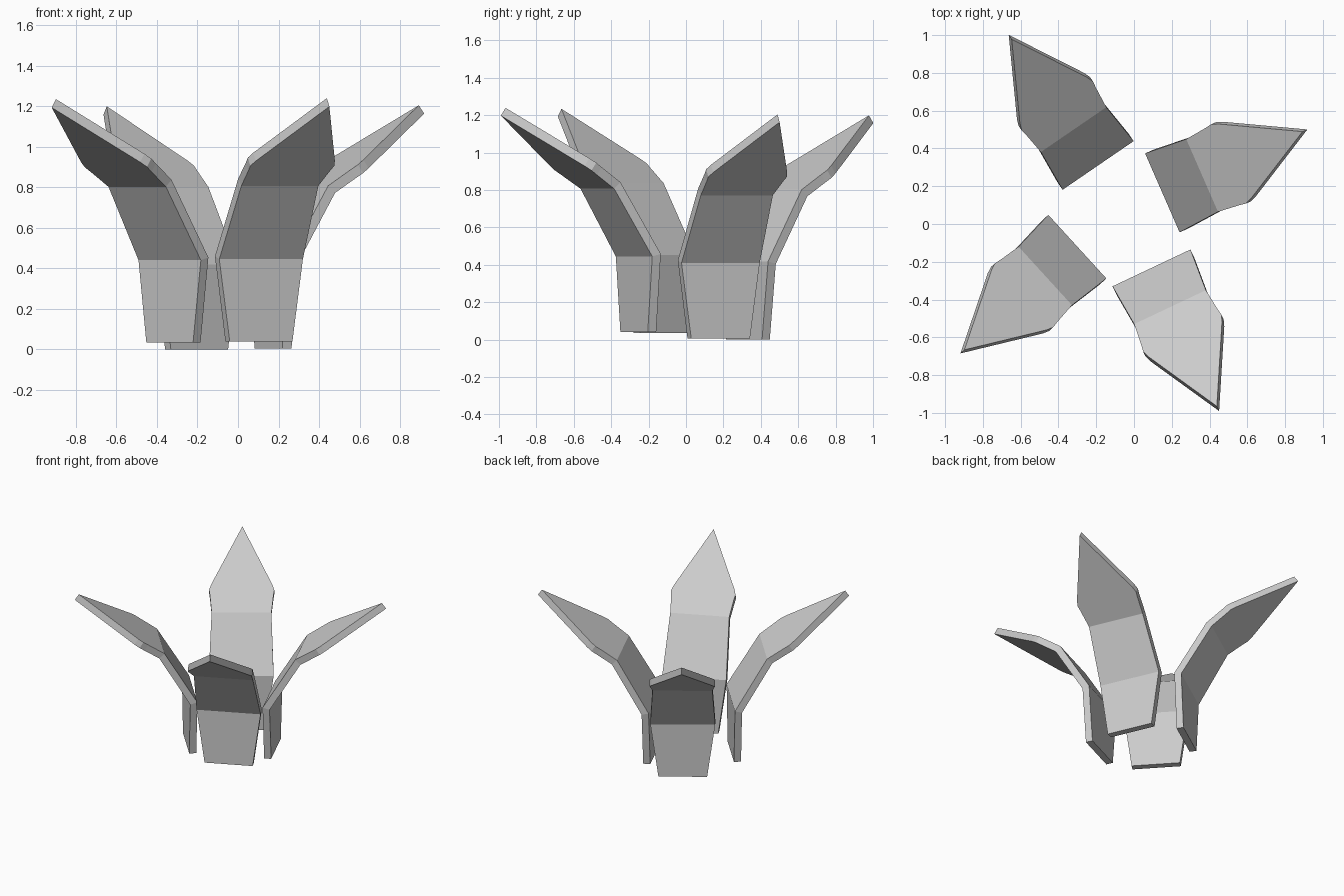
import bpy, bmesh, math
from mathutils import Vector

if "Cube" in bpy.data.objects:
    bpy.data.objects.remove(bpy.data.objects["Cube"])

THICK = 0.05
SLOPE = (1.158 - 0.767) / (0.838 - 0.267)


def blade_z(u):
    return 0.767 + (u - 0.267) * SLOPE


# Outer face stations: distance outward, height, half width
STATIONS = [(0.05, 0.0, 0.171), (0.05, 0.405, 0.228), (0.267, 0.767, 0.21)]
STATIONS += [(u, blade_z(u), w) for u, w in
             ((0.375, 0.223), (0.41, 0.229), (0.445, 0.216), (0.838, 0.0))]


def inner_points():
    # Mitred offset of the outer profile
    pts = [Vector((u, z)) for u, z, w in STATIONS]
    dirs = [(b - a).normalized() for a, b in zip(pts, pts[1:])]
    result = []
    for i, p in enumerate(pts):
        d0 = dirs[max(i - 1, 0)]
        d1 = dirs[min(i, len(dirs) - 1)]
        n0, n1 = Vector((-d0.y, d0.x)), Vector((-d1.y, d1.x))
        n = (n0 + n1).normalized()
        result.append(p + n * (THICK / n.dot(n0)))
    return result


def make_leaf(name, location, angle):
    bm = bmesh.new()
    rings = []
    for (u, z, w), q in zip(STATIONS, inner_points()):
        rings.append([bm.verts.new(c) for c in
                      ((u, -w, z), (u, w, z), (q.x, w, q.y), (q.x, -w, q.y))])
    # Strip sides and bottom end
    for a, b in zip(rings, rings[1:]):
        for k in range(4):
            m = (k + 1) % 4
            bm.faces.new((a[k], a[m], b[m], b[k]))
    bm.faces.new(rings[0])
    # Close the pointed tip
    bmesh.ops.remove_doubles(bm, verts=bm.verts, dist=0.0005)
    bmesh.ops.recalc_face_normals(bm, faces=bm.faces)
    mesh = bpy.data.meshes.new(name)
    bm.to_mesh(mesh)
    bm.free()
    obj = bpy.data.objects.new(name, mesh)
    obj.location = location
    obj.rotation_euler.z = math.radians(angle)
    bpy.context.collection.objects.link(obj)


# Four leaves spread around the centre
make_leaf("leaf_right", (0.15, 0.165, 0.005), 23.6)
make_leaf("leaf_back", (-0.19, 0.31, 0.0), 124.4)
make_leaf("leaf_left", (-0.30, -0.12, 0.035), 222.4)
make_leaf("leaf_front", (0.0925, -0.2325, 0.04), -64.7)
